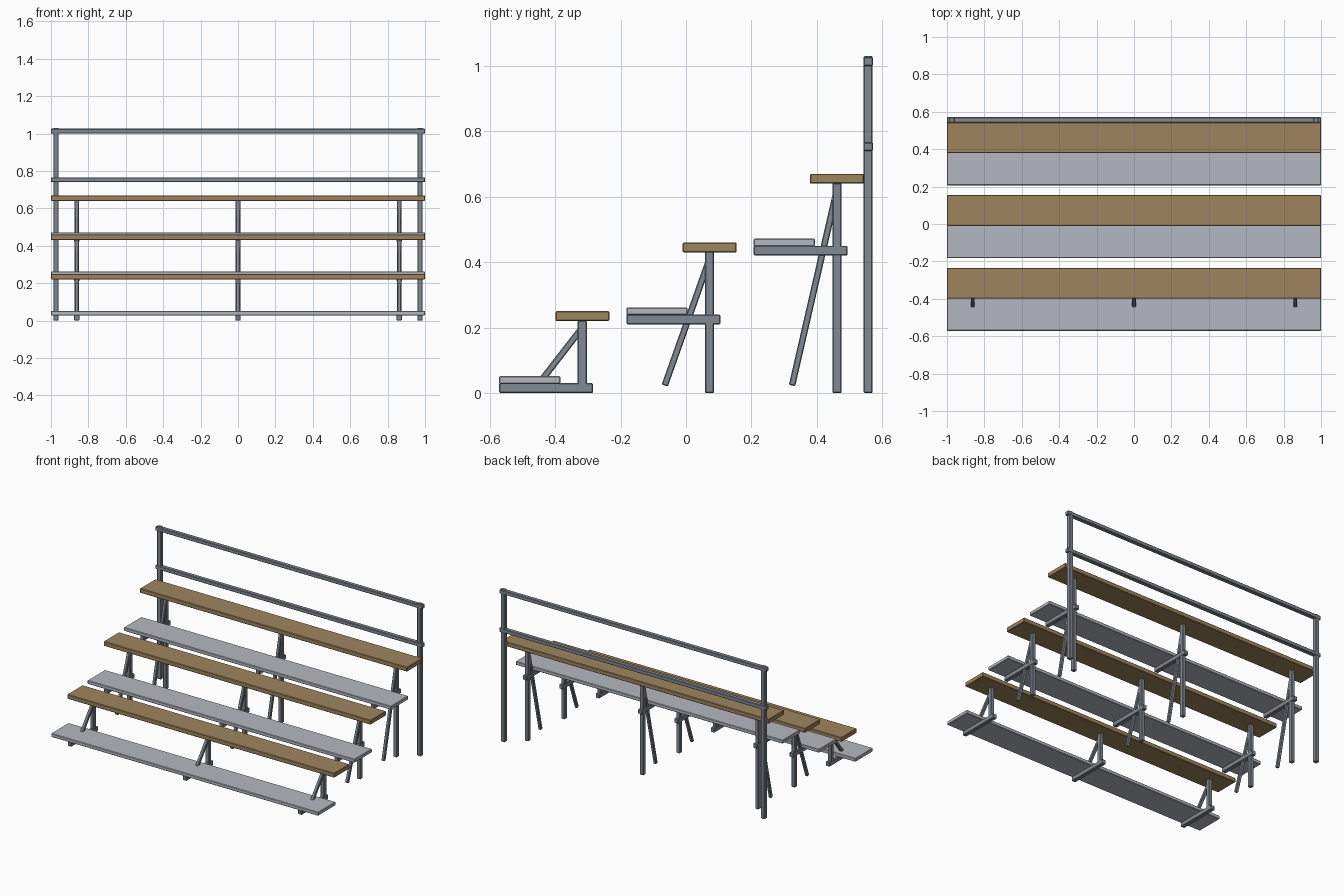
import bpy, math
from mathutils import Vector

if "Cube" in bpy.data.objects:
    bpy.data.objects.remove(bpy.data.objects["Cube"])


def material(name, rgb):
    m = bpy.data.materials.new(name)
    lin = [((c / 255 + 0.055) / 1.055) ** 2.4 for c in rgb]
    m.diffuse_color = (*lin, 1)
    m.use_nodes = True
    m.node_tree.nodes["Principled BSDF"].inputs["Base Color"].default_value = m.diffuse_color
    return m


WOOD = material("wood", (158, 132, 94))
BOARD = material("light aluminium", (180, 185, 192))
STEEL = material("grey steel", (130, 138, 146))


def box(name, x, y, z, mat, bevel=0.003):
    """Bevelled box from (min, max) ranges."""
    bpy.ops.mesh.primitive_cube_add(size=1, location=[(a + b) / 2 for a, b in (x, y, z)])
    ob = bpy.context.object
    ob.name = name
    for v in ob.data.vertices:
        v.co = Vector([c * (b - a) for c, (a, b) in zip(v.co, (x, y, z))])
    ob.data.materials.append(mat)
    mod = ob.modifiers.new("soft_edges", 'BEVEL')
    mod.width = bevel
    mod.segments = 1
    return ob


def strut(name, x, p, q, w, mat):
    """Square bar in the yz plane from p to q."""
    d = Vector((0, q[0] - p[0], q[1] - p[1]))
    h = d.length / 2
    ob = box(name, (-w / 2, w / 2), (-w / 2, w / 2), (-h, h), mat)
    ob.location = (x, (p[0] + q[0]) / 2, (p[1] + q[1]) / 2)
    ob.rotation_euler.x = -math.atan2(d.y, d.z)
    return ob


for i in range(3):
    y, z = -0.571 + 0.389 * i, 0.21 * i
    n = i + 1
    # boards of this row
    box(f"footboard_{n}", (-1, 1), (y, y + 0.187), (z + 0.028, z + 0.052), BOARD)
    box(f"seat_{n}", (-1, 1), (y + 0.172, y + 0.337), (z + 0.22, z + 0.25), WOOD)
    # three supporting frames
    for j, x in enumerate((-0.862, 0, 0.862), 1):
        box(f"beam_{n}_{j}", (x - 0.014, x + 0.014), (y, y + 0.287), (z, z + 0.03), STEEL)
        box(f"seat_post_{n}_{j}", (x - 0.013, x + 0.013), (y + 0.24, y + 0.268), (0, z + 0.222), STEEL)
        strut(f"brace_{n}_{j}", x, (y + 0.117, 0.023), (y + 0.254, z + 0.2), 0.02, STEEL)

# back guard rail
for s, side in ((-1, "left"), (1, "right")):
    box(f"rail_post_{side}", (s * 0.973 - 0.014, s * 0.973 + 0.014), (0.543, 0.57), (0, 1.03), STEEL)
for name, z in (("mid_rail", 0.74), ("top_rail", 1.0)):
    box(name, (-1, 1), (0.542, 0.571), (z, z + 0.026), STEEL)
